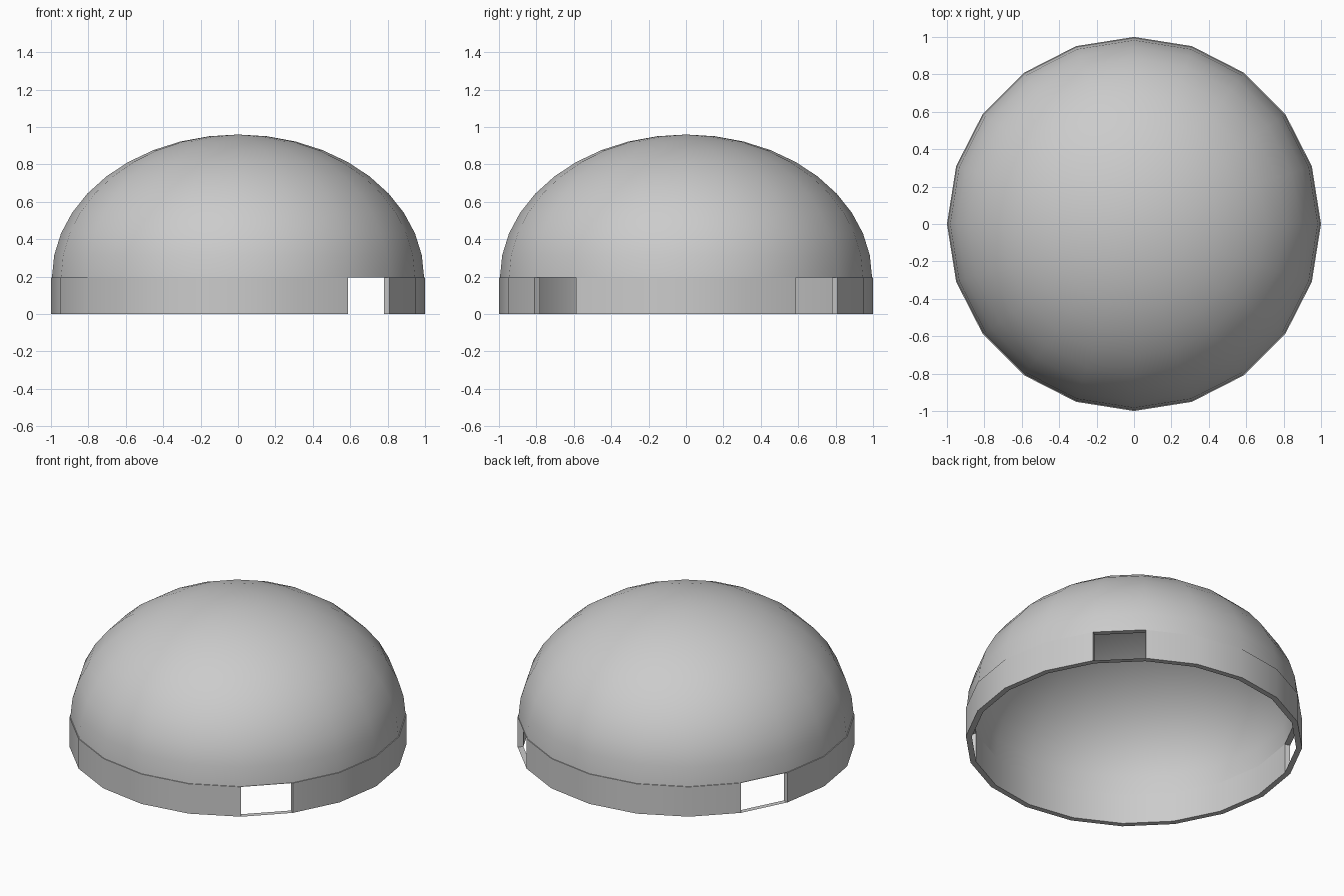
import bpy, bmesh
from math import sin, cos, pi, radians

if "Cube" in bpy.data.objects:
    bpy.data.objects.remove(bpy.data.objects["Cube"])

SIDES = 20
BAND_H = 0.195
TOP = 0.96
OUTER, INNER = 1.0, 0.965
OPEN = {2, 7 + 1, 17}          # facets left open as windows (36, 144 and 306 degrees)


def finish(name, bm):
    mesh = bpy.data.meshes.new(name)
    bm.to_mesh(mesh)
    bm.free()
    obj = bpy.data.objects.new(name, mesh)
    bpy.context.collection.objects.link(obj)
    bpy.context.view_layer.objects.active = obj
    obj.select_set(True)
    bpy.ops.object.shade_smooth_by_angle(angle=radians(30))
    obj.select_set(False)
    return obj


def ring(bm, r, z):
    return [bm.verts.new((r * cos(2 * pi * i / SIDES), r * sin(2 * pi * i / SIDES), z))
            for i in range(SIDES)]


def bridge(bm, a, b, skip=()):
    for i in range(SIDES):
        if i not in skip:
            j = (i + 1) % SIDES
            bm.faces.new((a[i], a[j], b[j], b[i]))


# base band: thin wall with three open facets, rims kept all round
bm = bmesh.new()
ob, ot = ring(bm, OUTER, 0), ring(bm, OUTER, BAND_H)
ib, it = ring(bm, INNER, 0), ring(bm, INNER, BAND_H)
bridge(bm, ob, ot, OPEN)
bridge(bm, it, ib, OPEN)
bridge(bm, ib, ob)
bridge(bm, ot, it)
for k in OPEN:                  # window jambs
    n = (k + 1) % SIDES
    bm.faces.new((ob[k], ot[k], it[k], ib[k]))
    bm.faces.new((ob[n], ib[n], it[n], ot[n]))
finish("base_band", bm)

# dome: outer and inner squashed hemispheres
bm = bmesh.new()


def shell(radius, height, flip):
    rows = [ring(bm, radius * cos(radians(9 * k)), BAND_H + height * sin(radians(9 * k)))
            for k in range(10)]
    apex = bm.verts.new((0, 0, BAND_H + height))
    for a, b in zip(rows, rows[1:]):
        bridge(bm, *((b, a) if flip else (a, b)))
    for i in range(SIDES):
        tri = (rows[-1][i], rows[-1][(i + 1) % SIDES], apex)
        bm.faces.new(tri[::-1] if flip else tri)


shell(0.995, TOP - BAND_H, False)
shell(INNER, TOP - BAND_H - 0.035, True)
finish("dome", bm)
